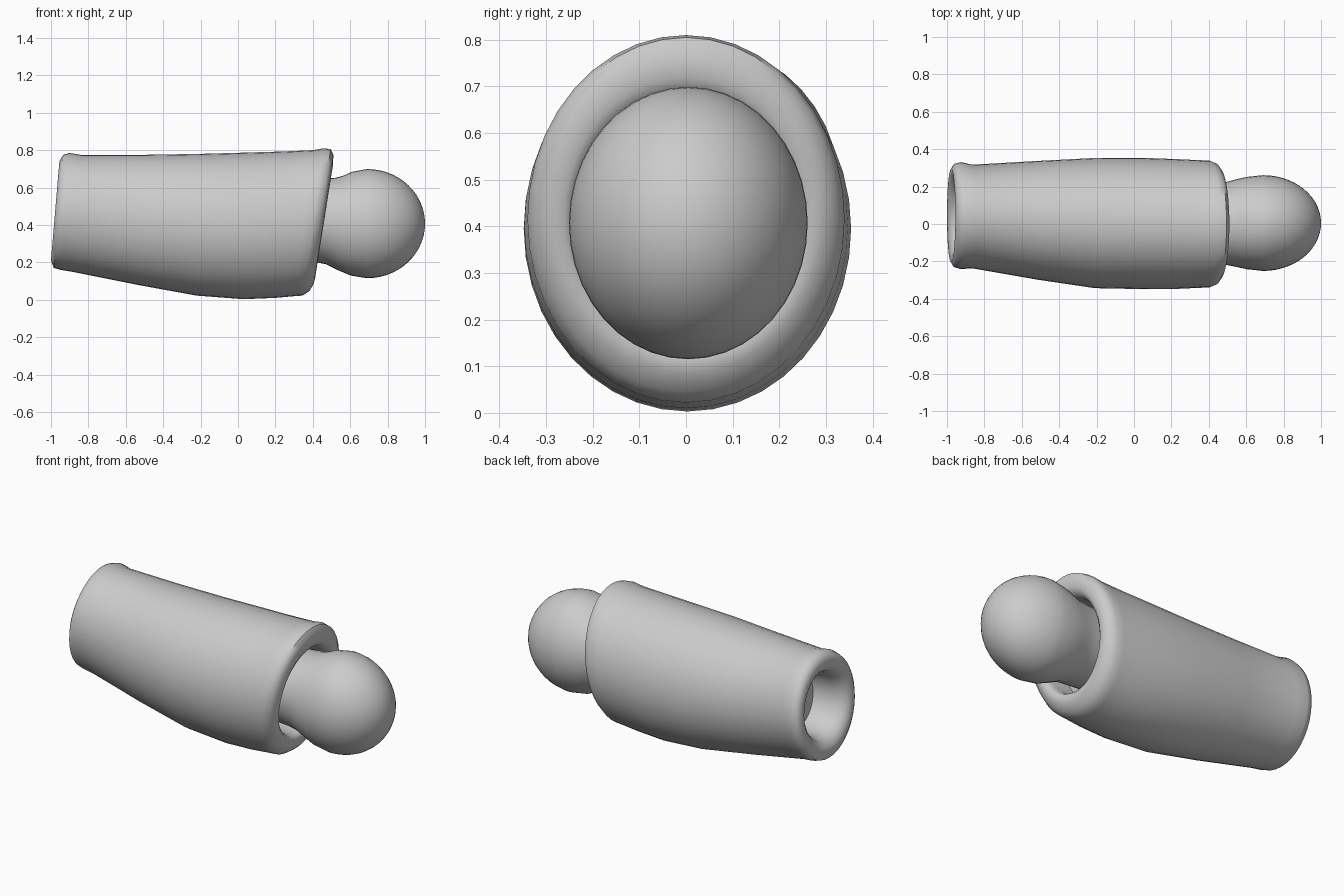
import bpy, bmesh, math
from mathutils import Vector

if "Cube" in bpy.data.objects:
    bpy.data.objects.remove(bpy.data.objects["Cube"], do_unlink=True)

grey = bpy.data.materials.new("plain grey")
grey.use_nodes = True
colour = (0.6, 0.6, 0.6, 1)
grey.diffuse_color = colour
grey.node_tree.nodes["Principled BSDF"].inputs["Base Color"].default_value = colour


def loft(name, stations, sides):
    """Skin elliptical rings; each is (top x, top z, bottom x, bottom z, centre y, half width)."""
    bm = bmesh.new()
    rings = []
    for xt, zt, xb, zb, yc, hy in stations:
        top, bottom = Vector((xt, yc, zt)), Vector((xb, yc, zb))
        mid, half, side = (top + bottom) / 2, (top - bottom) / 2, Vector((0, hy, 0))
        angles = [2 * math.pi * i / sides for i in range(sides)]
        rings.append([bm.verts.new(mid + half * math.cos(a) + side * math.sin(a)) for a in angles])
    for r, s in zip(rings, rings[1:]):
        for i in range(sides):
            j = (i + 1) % sides
            bm.faces.new((r[i], r[j], s[j], s[i]))
    bm.faces.new(rings[0])
    bm.faces.new(rings[-1])
    bmesh.ops.recalc_face_normals(bm, faces=bm.faces)
    mesh = bpy.data.meshes.new(name)
    bm.to_mesh(mesh)
    bm.free()
    obj = bpy.data.objects.new(name, mesh)
    bpy.context.collection.objects.link(obj)
    mesh.materials.append(grey)
    bpy.ops.object.select_all(action="DESELECT")
    obj.select_set(True)
    bpy.context.view_layer.objects.active = obj
    bpy.ops.object.shade_smooth_by_angle(angle=math.radians(50))
    return obj


# Sleeve: narrow socket, rounded rim, bulging body, slanted lip, wide socket
socket = [
    (-0.74, 0.64, -0.78, 0.30, 0.04, 0.16),
    (-0.88, 0.65, -0.92, 0.29, 0.045, 0.17),
    (-0.93, 0.67, -0.97, 0.27, 0.045, 0.19),
    (-0.95, 0.70, -0.99, 0.24, 0.045, 0.215),
    (-0.955, 0.74, -1.0, 0.21, 0.045, 0.25),
    (-0.935, 0.775, -0.985, 0.17, 0.045, 0.277),
]
body = [
    (-0.90, 0.785, -0.95, 0.16, 0.045, 0.286),
    (-0.84, 0.775, -0.89, 0.15, 0.04, 0.277),
    (-0.5, 0.775, -0.54, 0.08, 0.02, 0.317),
    (-0.2, 0.78, -0.22, 0.022, 0.005, 0.348),
    (0.05, 0.787, 0.03, 0.003, 0.003, 0.351),
    (0.25, 0.793, 0.2, 0.01, 0, 0.347),
    (0.4, 0.8, 0.31, 0.02, 0, 0.341),
]
lip = [
    (0.46, 0.81, 0.345, 0.022, 0, 0.34),
    (0.495, 0.805, 0.38, 0.045, 0, 0.325),
    (0.51, 0.775, 0.405, 0.085, 0, 0.295),
    (0.508, 0.72, 0.413, 0.12, 0, 0.262),
    (0.49, 0.685, 0.4, 0.14, 0, 0.243),
    (0.45, 0.67, 0.37, 0.15, 0, 0.235),
    (0.32, 0.66, 0.25, 0.16, 0, 0.23),
]
loft("sleeve", socket + body + lip, 40)

# Ball with its neck reaching back into the sleeve
neck = [
    (0.28, 0.63, 0.28, 0.21, 0, 0.205),
    (0.45, 0.645, 0.42, 0.2, 0, 0.215),
    (0.52, 0.652, 0.47, 0.19, 0.003, 0.222),
    (0.56, 0.662, 0.53, 0.16, 0.005, 0.234),
    (0.61, 0.684, 0.6, 0.13, 0.005, 0.247),
]
ball = []
for k in range(15):
    a = math.pi / 2 * k / 14
    x, r = 0.69 + 0.31 * math.sin(a), max(math.cos(a), 0.005)
    ball.append((x, 0.407 + 0.292 * r, x, 0.407 - 0.292 * r, 0.005, 0.256 * r))
loft("ball_joint", neck + ball, 40)
